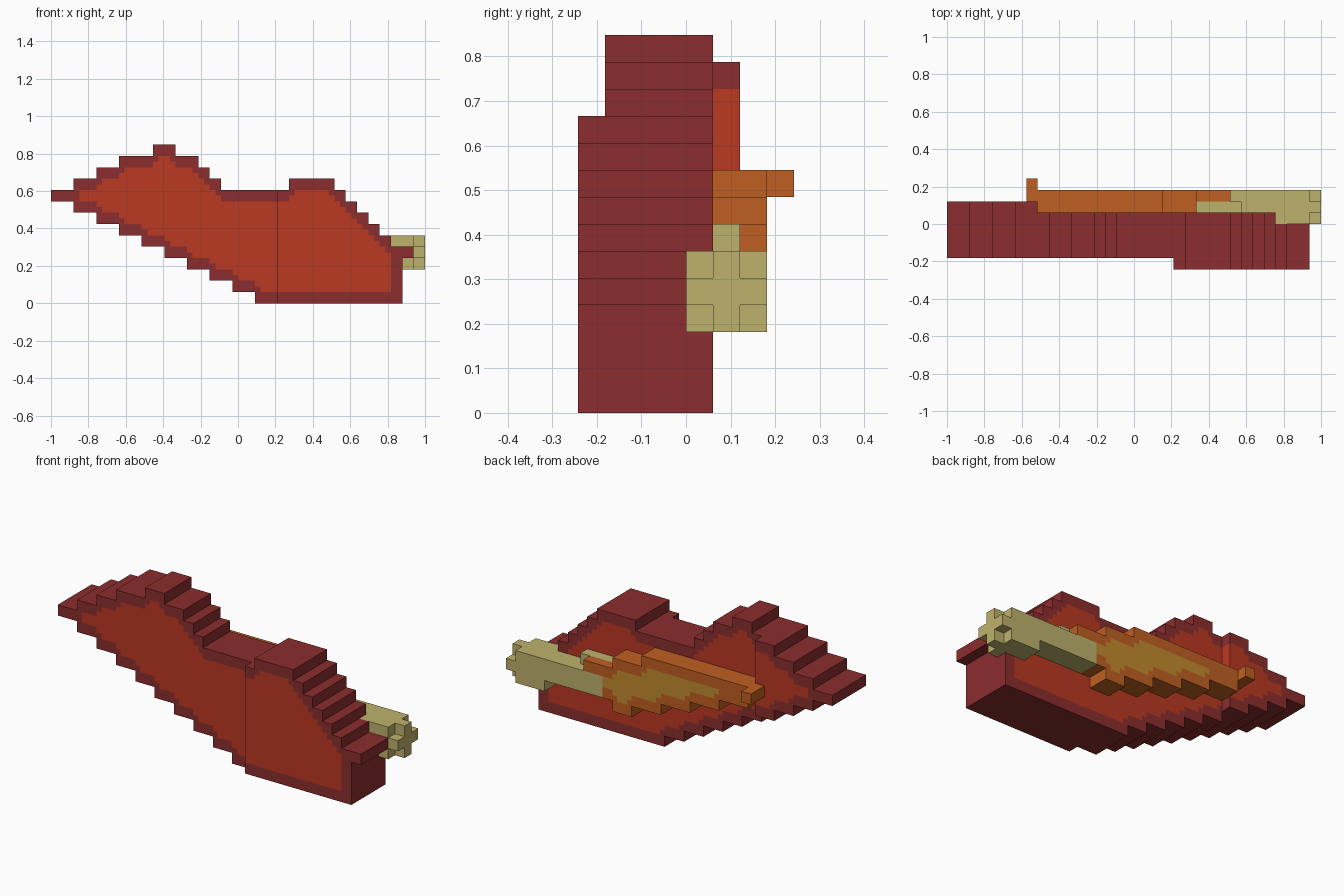
import bpy
import bmesh
from mathutils import Vector

if "Cube" in bpy.data.objects:
    bpy.data.objects.remove(bpy.data.objects["Cube"], do_unlink=True)

U = 2 / 33                      # edge of one block
NX, NY, NZ = 33, 8, 14          # blocks along each axis


def make_material(name, rgb):
    """Flat material from 8-bit display colour."""
    lin = [((c / 255 + 0.055) / 1.055) ** 2.4 for c in rgb] + [1]
    mat = bpy.data.materials.new(name)
    mat.use_nodes = True
    mat.diffuse_color = lin
    bsdf = mat.node_tree.nodes["Principled BSDF"]
    bsdf.inputs["Base Color"].default_value = lin
    bsdf.inputs["Roughness"].default_value = 0.9
    return mat


DARK_RED = make_material("dark red", (139, 45, 46))
RED = make_material("orange red", (187, 57, 34))
ORANGE = make_material("orange", (191, 95, 33))
OCHRE = make_material("ochre", (194, 138, 45))
TAN = make_material("tan", (190, 178, 108))


def steps(start, runs):
    """Expand (end column, height) runs into one height per column."""
    heights = {}
    for end, height in runs:
        for i in range(start, end):
            heights[i] = height
        start = end
    return heights


def is_core(inside, x, z):
    """True away from the outline, with the inner corners rounded off."""
    for dx in (-1, 0, 1):
        for dz in (-1, 0, 1):
            reach = 0.7 if dx and dz else 1
            if not inside(int(x + dx * reach + 1) - 1, int(z + dz * reach + 1) - 1):
                return False
    return True


def build_blocks(name, solid, colour, mats):
    """Skin a block shape; each block is split in half along x and z for colour."""
    bm = bmesh.new()
    size = Vector((0.5, 1, 0.5))
    axes = [Vector((1, 0, 0)), Vector((0, 1, 0)), Vector((0, 0, 1))]
    origin = Vector((NX / 2, NY / 2, 0))

    def filled(p):
        return solid(int(p.x + 1) - 1, int(p.y + 1) - 1, int(p.z + 1) - 1)

    for a in range(2 * NX):
        for j in range(NY):
            for c in range(2 * NZ):
                p = Vector((a / 2 + 0.25, j + 0.5, c / 2 + 0.25))
                if not filled(p):
                    continue
                for n in range(3):
                    for sign in (-1, 1):
                        out = axes[n] * size[n] * sign
                        if filled(p + out):
                            continue
                        s = axes[(n + 1) % 3] * size[(n + 1) % 3] / 2
                        t = axes[(n + 2) % 3] * size[(n + 2) % 3] / 2 * sign
                        mid = p + out / 2 - origin
                        ring = (mid - s - t, mid + s - t, mid + s + t, mid - s + t)
                        face = bm.faces.new([bm.verts.new(v * U) for v in ring])
                        face.material_index = mats.index(colour(p))
    bmesh.ops.remove_doubles(bm, verts=bm.verts, dist=U / 100)
    mesh = bpy.data.meshes.new(name)
    bm.to_mesh(mesh)
    bm.free()
    for mat in mats:
        mesh.materials.append(mat)
    obj = bpy.data.objects.new(name, mesh)
    bpy.context.collection.objects.link(obj)


# Wing: stepped outline, with the tip set back and the root set forward
wing_top = steps(0, [(2, 10), (4, 11), (6, 12), (9, 13), (11, 14), (13, 13), (14, 12),
                     (15, 11), (21, 10), (25, 11), (26, 10), (27, 9), (28, 8),
                     (29, 7), (30, 6), (32, 5)])
wing_bottom = steps(0, [(2, 9), (4, 8), (6, 7), (8, 6), (10, 5), (12, 4), (14, 3),
                        (16, 2), (18, 1), (31, 0), (32, 4)])


def wing_inside(i, k):
    return i in wing_top and wing_bottom[i] <= k < wing_top[i]


def in_knob(i, j, k):
    if i == 32:                                  # cross-shaped end cap
        return (j == 5 and 3 <= k <= 5) or (k == 4 and 4 <= j <= 6)
    return 29 <= i < 32 and 4 <= j <= 6 and 3 <= k <= 5


def wing_solid(i, j, k):
    front = 0 if i >= 20 else 1
    back = 6 if i < 8 else 4 if i == 31 else 5
    return wing_inside(i, k) and front <= j < back and not in_knob(i, j, k)


def wing_colour(p):
    return RED if is_core(wing_inside, p.x, p.z) else DARK_RED


# Strut: stepped beam on the back of the wing, running into a pale handle
strut_top = steps(8, [(19, 9), (22, 8), (25, 7), (29, 6)])
strut_bottom = steps(8, [(11, 7), (14, 6), (17, 5), (20, 4), (22, 3), (29, 4)])


def strut_inside(i, k):
    return i in strut_top and strut_bottom[i] <= k < strut_top[i]


def strut_solid(i, j, k):
    hook = i == 7 and k == 8 and 6 <= j <= 7
    collar = i == 25 and j == 5 and k == 6
    return hook or collar or (strut_inside(i, k) and j in (5, 6))


def strut_colour(p):
    if p.z > 6:
        pale = p.x > 22 and p.y < 6
    else:
        pale = p.x > 23
    if pale:
        return TAN
    return OCHRE if is_core(strut_inside, p.x, p.z) else ORANGE


build_blocks("wing", wing_solid, wing_colour, [DARK_RED, RED])
build_blocks("strut", strut_solid, strut_colour, [ORANGE, OCHRE, TAN])
build_blocks("handle_knob", in_knob, lambda p: TAN, [TAN])
